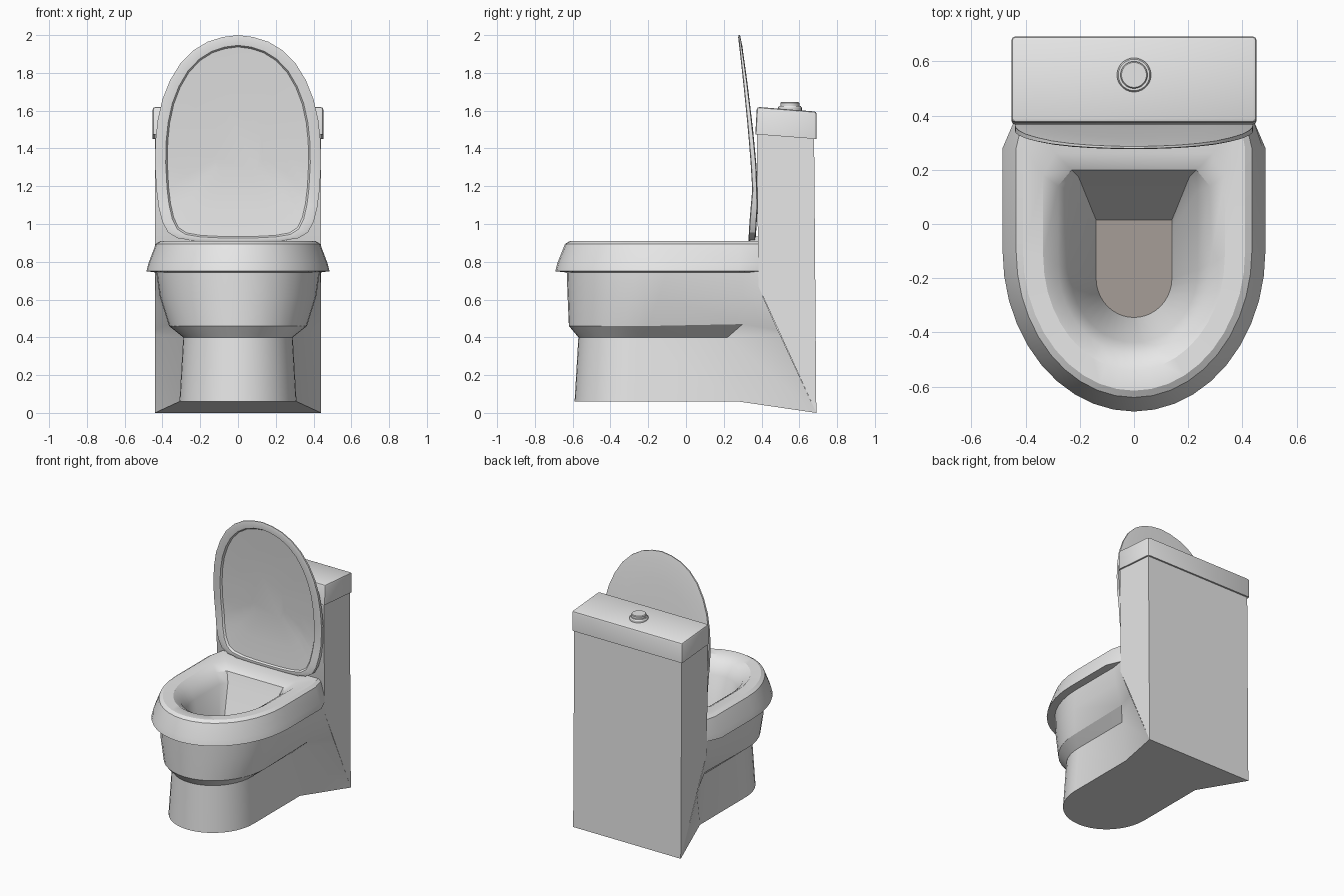
import bpy, bmesh, math

if "Cube" in bpy.data.objects:
    bpy.data.objects.remove(bpy.data.objects["Cube"])


def material(name, rgb):
    m = bpy.data.materials.new(name)
    m.diffuse_color = (*rgb, 1)
    m.use_nodes = True
    m.node_tree.nodes["Principled BSDF"].inputs["Base Color"].default_value = m.diffuse_color
    return m


WHITE = material("white ceramic", (0.8, 0.8, 0.8))
WATER = material("brownish grey bowl floor", (0.38, 0.34, 0.31))


def finish(name, bm, angle=30, mats=(WHITE,)):
    bmesh.ops.recalc_face_normals(bm, faces=bm.faces[:])
    me = bpy.data.meshes.new(name)
    bm.to_mesh(me)
    bm.free()
    ob = bpy.data.objects.new(name, me)
    bpy.context.collection.objects.link(ob)
    for m in mats:
        me.materials.append(m)
    bpy.ops.object.select_all(action='DESELECT')
    ob.select_set(True)
    bpy.context.view_layer.objects.active = ob
    bpy.ops.object.shade_smooth_by_angle(angle=math.radians(angle))
    return ob


def loft(rings, closed=True, cap_start=True, cap_end=True):
    bm = bmesh.new()
    vs = [[bm.verts.new(p) for p in r] for r in rings]
    n = len(vs[0])
    for a, b in zip(vs, vs[1:]):
        for i in range(n if closed else n - 1):
            j = (i + 1) % n
            bm.faces.new((a[i], a[j], b[j], b[i]))
    if cap_start:
        bm.faces.new(vs[0])
    end = bm.faces.new(vs[-1]) if cap_end else None
    return bm, end


def mirror(half):
    """Mirror a half outline whose last point lies on x = 0."""
    return half + [(-x, y, z) for x, y, z in reversed(half[:-1])]


def u_ring(back, side, z, ymid, yfront, n=10):
    """U outline: back point, side point, then an elliptic front."""
    half = [(*back, z) if len(back) == 2 else back,
            (*side, z) if len(side) == 2 else side]
    for i in range(n + 1):
        a = math.pi / 2 * i / n
        half.append((side[0] * math.cos(a) if i < n else 0,
                     ymid + (yfront - ymid) * math.sin(a), z))
    return mirror(half)


# Pedestal and outer bowl, flaring back to the tank corners
bm, _ = loft([
    u_ring((0.44, 0.69, 0.0), (0.31, 0.28), 0.06, -0.26, -0.59),
    u_ring((0.44, 0.50, 0.41), (0.29, 0.22), 0.40, -0.25, -0.57),
    u_ring((0.44, 0.485, 0.44), (0.365, 0.30, 0.47), 0.46, -0.20, -0.62),
    u_ring((0.44, 0.405, 0.62), (0.415, 0.30), 0.62, -0.14, -0.627),
    u_ring((0.44, 0.385, 0.76), (0.435, 0.30), 0.76, -0.10, -0.632),
], closed=False, cap_end=False)
finish("pedestal", bm)

# Rim with the inner basin (first rings are the hidden outer shell)
bm, floor = loft([
    u_ring((0.20, 0.20), (0.22, 0.10), 0.42, -0.20, -0.50),
    u_ring((0.40, 0.385), (0.41, 0.28), 0.74, -0.10, -0.60),
    u_ring((0.44, 0.385), (0.485, 0.28), 0.75, -0.10, -0.692),
    u_ring((0.44, 0.385), (0.475, 0.28), 0.79, -0.10, -0.682),
    u_ring((0.41, 0.385), (0.435, 0.28), 0.895, -0.10, -0.64),
    u_ring((0.39, 0.385), (0.41, 0.28), 0.91, -0.10, -0.615),
    u_ring((0.29, 0.26), (0.335, 0.18), 0.907, -0.12, -0.54),
    u_ring((0.23, 0.20), (0.28, 0.14), 0.87, -0.15, -0.48),
    u_ring((0.205, 0.175), (0.235, 0.12), 0.80, -0.17, -0.437),
    u_ring((0.14, 0.015), (0.14, -0.02), 0.45, -0.20, -0.345),
])
floor.material_index = 1
finish("rim_and_basin", bm, mats=(WHITE, WATER))

# Tank column: side profile whose lower front edge slants to the back
side = [(0.69, 0.0), (0.678, 1.475), (0.375, 1.475), (0.383, 0.67)]
bm, _ = loft([[(s * 0.44, y, z) for y, z in side] for s in (-1, 1)])
finish("tank", bm)

# Tank lid, slightly lower at the back, with chamfered edges
side = [(0.692, 1.45), (0.692, 1.595), (0.375, 1.62), (0.367, 1.475)]
bm, _ = loft([[(s * 0.452, y, z) for y, z in side] for s in (-1, 1)])
upper = [e for e in bm.edges
         if max(v.co.z for v in e.verts) > 1.55]
bmesh.ops.bevel(bm, geom=upper, offset=0.014, segments=2, profile=0.5,
                affect='EDGES')
finish("tank_lid", bm, 40)


# Flush button: stepped disc
def circle(r, z, n=28):
    return [(r * math.cos(2 * math.pi * i / n),
             0.55 + r * math.sin(2 * math.pi * i / n), z) for i in range(n)]


bm, _ = loft([circle(0.063, 1.59), circle(0.063, 1.616), circle(0.058, 1.624),
              circle(0.05, 1.624), circle(0.05, 1.64), circle(0.046, 1.645)])
finish("flush_button", bm)

# Raised seat cover: outline, curved front and back surfaces
OUTLINE = [(0, 0.905), (0.12, 0.906), (0.23, 0.911), (0.32, 0.925),
           (0.37, 0.955), (0.40, 1.01), (0.42, 1.09), (0.432, 1.18),
           (0.44, 1.32), (0.437, 1.44), (0.425, 1.55), (0.40, 1.66),
           (0.36, 1.76), (0.305, 1.85), (0.235, 1.92), (0.16, 1.965),
           (0.08, 1.99), (0, 2.0)]
FRONT = [(0.9, 0.33), (1.0, 0.335), (1.2, 0.352), (1.5, 0.328),
         (1.75, 0.303), (2.0, 0.275)]
BACK = [(0.9, 0.368), (1.1, 0.38), (1.3, 0.374), (1.5, 0.355),
        (1.75, 0.325), (2.0, 0.29)]


def curve(table, z):
    for (a, p), (b, q) in zip(table, table[1:]):
        if z <= b:
            return p + (q - p) * (z - a) / (b - a)
    return table[-1][1]


def cover_ring(sx, top, low, table, depth=0.0):
    half = []
    for x, z in OUTLINE:
        k = top if z > 1.43 else low
        zz = 1.43 + (z - 1.43) * k
        half.append((x * sx, curve(table, zz) + depth, zz))
    return half + [(-x, y, z) for x, y, z in reversed(half[1:-1])]


bm, _ = loft([
    cover_ring(0.3, 0.3, 0.3, BACK), cover_ring(0.65, 0.65, 0.65, BACK),
    cover_ring(0.9, 0.9, 0.93, BACK), cover_ring(1, 1, 1, BACK, -0.004),
    cover_ring(1, 1, 1, FRONT, 0.004), cover_ring(0.97, 0.98, 0.985, FRONT),
    cover_ring(0.87, 0.905, 0.96, FRONT),
    cover_ring(0.85, 0.89, 0.945, FRONT, 0.012),
    cover_ring(0.6, 0.6, 0.65, FRONT, 0.013),
    cover_ring(0.3, 0.3, 0.3, FRONT, 0.014),
])
finish("seat_cover", bm)

# Hinge blocks between cover and rim
for label, cx in (("left", -0.2), ("right", 0.2)):
    bm, _ = loft([[(cx + s * 0.06, y, z) for y, z in
                   ((0.335, 0.90), (0.385, 0.90), (0.385, 0.935),
                    (0.345, 0.935))] for s in (-1, 1)])
    finish(label + "_hinge", bm)
